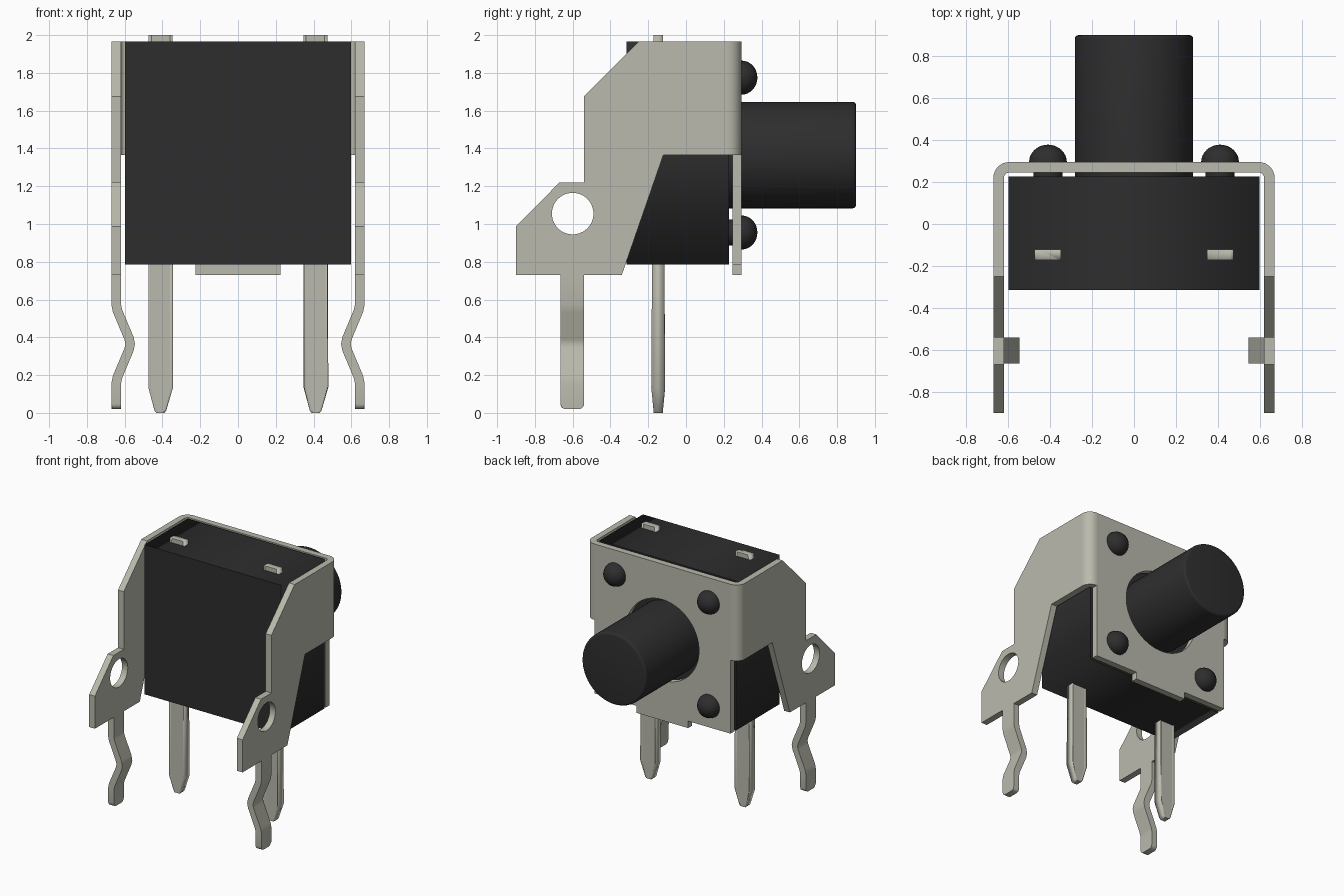
import bpy, bmesh, math
from mathutils import Matrix, Vector

if "Cube" in bpy.data.objects:
    bpy.data.objects.remove(bpy.data.objects["Cube"], do_unlink=True)


def material(name, rgb):
    m = bpy.data.materials.new(name)
    m.use_nodes = True
    m.diffuse_color = (*rgb, 1)
    m.node_tree.nodes["Principled BSDF"].inputs["Base Color"].default_value = (*rgb, 1)
    return m


BLACK = material("black plastic", (0.027, 0.027, 0.027))
METAL = material("tinned metal", (0.49, 0.49, 0.42))

# Axis maps: drawing (a, b) with depth c, sent to world axes
XZ = Matrix(((1, 0, 0, 0), (0, 0, 1, 0), (0, 1, 0, 0), (0, 0, 0, 1)))
YZ = Matrix(((0, 0, 1, 0), (1, 0, 0, 0), (0, 1, 0, 0), (0, 0, 0, 1)))
XY = Matrix.Identity(4)


def finish(name, bm, mat, smooth=True):
    bmesh.ops.recalc_face_normals(bm, faces=bm.faces)
    me = bpy.data.meshes.new(name)
    bm.to_mesh(me)
    bm.free()
    me.materials.append(mat)
    ob = bpy.data.objects.new(name, me)
    bpy.context.collection.objects.link(ob)
    if smooth:
        bpy.ops.object.select_all(action="DESELECT")
        ob.select_set(True)
        bpy.context.view_layer.objects.active = ob
        bpy.ops.object.shade_smooth_by_angle(angle=math.radians(30))
    return ob


def circle(a, b, r, n=48):
    return [(a + r * math.cos(2 * math.pi * i / n), b + r * math.sin(2 * math.pi * i / n))
            for i in range(n)]


def sheet(loops, c0, c1, axes, flip=1):
    """Extruded outline, further loops are holes; flip=-1 mirrors it in x."""
    cu = bpy.data.curves.new("outline", "CURVE")
    cu.dimensions, cu.fill_mode, cu.extrude = "2D", "BOTH", (c1 - c0) / 2
    for loop in loops:
        sp = cu.splines.new("POLY")
        sp.points.add(len(loop) - 1)
        for p, (a, b) in zip(sp.points, loop):
            p.co = (a, b, 0, 1)
        sp.use_cyclic_u = True
    ob = bpy.data.objects.new("outline", cu)
    bpy.context.collection.objects.link(ob)
    me = bpy.data.meshes.new_from_object(ob.evaluated_get(bpy.context.evaluated_depsgraph_get()))
    bm = bmesh.new()
    bm.from_mesh(me)
    bpy.data.objects.remove(ob)
    bpy.data.curves.remove(cu)
    bpy.data.meshes.remove(me)
    bmesh.ops.remove_doubles(bm, verts=bm.verts, dist=1e-5)
    bm.transform(Matrix.Diagonal((flip, 1, 1, 1)) @ axes @ Matrix.Translation((0, 0, (c0 + c1) / 2)))
    return bm


def lathe(name, profile, x, z, mat, n=48):
    """Profile of (radius, y) turned about a line along y."""
    bm = bmesh.new()
    vs = [bm.verts.new((r, y, 0)) for r, y in profile]
    es = [bm.edges.new(p) for p in zip(vs, vs[1:])]
    bmesh.ops.spin(bm, geom=vs + es, cent=(0, 0, 0), axis=(0, 1, 0),
                   angle=2 * math.pi, steps=n, use_duplicate=False)
    bmesh.ops.remove_doubles(bm, verts=bm.verts, dist=1e-5)
    bmesh.ops.translate(bm, verts=bm.verts, vec=(x, 0, z))
    return finish(name, bm, mat)


def ribbon(path, t):
    """Outline of a strip of thickness t along a centre line."""
    pts = [Vector(p) for p in path]
    a, b = [], []
    for i, p in enumerate(pts):
        d0 = (p - pts[i - 1]).normalized() if i else (pts[1] - p).normalized()
        d1 = (pts[i + 1] - p).normalized() if i < len(pts) - 1 else d0
        d = (d0 + d1).normalized()
        off = Vector((-d.y, d.x)) * (t / 2 / d.dot(d1))
        a.append(tuple(p + off))
        b.append(tuple(p - off))
    return a + b[::-1]


# Dimensions shared by the housing and the bracket
TOP, BASE, STEP, MID = 1.965, 0.785, 1.365, 1.365
IN, OUT, BEND = 0.62, 0.67, 0.075
Y0, Y1 = 0.245, 0.295

# Housing block
W = 0.597
finish("housing", sheet([[(-W, BASE), (W, BASE), (W, TOP), (-W, TOP)]], -0.315, 0.227, XZ),
       BLACK, False)

# Push button with softened end
R, E = 0.282, 0.018
rim = [(R - E + E * math.cos(t * math.pi / 8), 0.9 - E + E * math.sin(t * math.pi / 8))
       for t in range(5)]
lathe("push_button", [(0, 0.2), (R, 0.2)] + rim + [(0, 0.9)], 0, MID, BLACK, 64)

# Four domed studs that hold the bracket
dome = [(0.09 * math.cos(t * math.pi / 16), Y1 + 0.083 * math.sin(t * math.pi / 16))
        for t in range(9)]
dome[-1] = (0, Y1 + 0.083)
for side, sx in (("left", 1), ("right", -1)):
    for level, z in (("upper", 1.775), ("lower", 0.955)):
        lathe(f"{side}_{level}_stud", [(0, 0.2), (0.07, 0.2), (0.07, Y1)] + dome,
              sx * 0.41, z, BLACK, 32)

# Bracket face with button hole and small lower tab
P, T = OUT - BEND, 0.225
face = [(-P, BASE), (-T, BASE), (-T, 0.73), (T, 0.73), (T, BASE), (P, BASE), (P, TOP), (-P, TOP)]
finish("bracket_face", sheet([face, circle(0, MID, 0.32, 64)], Y0, Y1, XZ), METAL)

# Bracket sides: outline in (y, z)
wing = [(Y1 - BEND, STEP), (Y1 - BEND, TOP), (-0.25, TOP), (-0.54, 1.675), (-0.54, 1.22),
        (-0.67, 1.22), (-0.9, 0.987), (-0.9, 0.73), (-0.34, 0.73), (-0.12, STEP)]
# Corner bend in plan
arc = [i * math.pi / 16 for i in range(9)]
bend = [(P + r * math.cos(t), Y1 - BEND + r * math.sin(t))
        for r, seq in ((BEND, arc), (BEND - 0.05, arc[::-1])) for t in seq]
# Kinked snap leg: centre line in (x, z)
kink = [(0.645, 0.73), (0.645, 0.575), (0.638, 0.54), (0.577, 0.395), (0.571, 0.365),
        (0.577, 0.335), (0.638, 0.19), (0.645, 0.155), (0.645, 0.02)]
# Contact pin outline in (x, z)
pin = [(0.347, 2.0), (0.347, 0.135), (0.38, 0.012), (0.39, 0), (0.432, 0), (0.442, 0.012),
       (0.475, 0.135), (0.475, 2.0)]

for side, sx in (("left", 1), ("right", -1)):
    finish(f"{side}_bracket_wing", sheet([wing, circle(-0.6, 1.055, 0.11)], IN, OUT, YZ, sx), METAL)
    finish(f"{side}_bracket_bend", sheet([bend], STEP, TOP, XY, sx), METAL)

    leg = sheet([ribbon(kink, 0.05)], -0.665, -0.54, XZ, sx)
    tips = [e for e in leg.edges if all(v.co.z < 0.03 for v in e.verts)
            and abs(e.verts[0].co.y - e.verts[1].co.y) < 1e-4]
    bmesh.ops.bevel(leg, geom=tips, offset=0.028, segments=4, profile=0.5, affect="EDGES")
    finish(f"{side}_snap_leg", leg, METAL)

    blade = sheet([pin], -0.172, -0.122, XZ, sx)
    long_edges = [e for e in blade.edges if abs(e.verts[0].co.z - e.verts[1].co.z) > 0.1
                  and e.calc_face_angle(0) > 1]
    bmesh.ops.bevel(blade, geom=long_edges, offset=0.012, segments=1, affect="EDGES")
    finish(f"{side}_contact_pin", blade, METAL, False)
